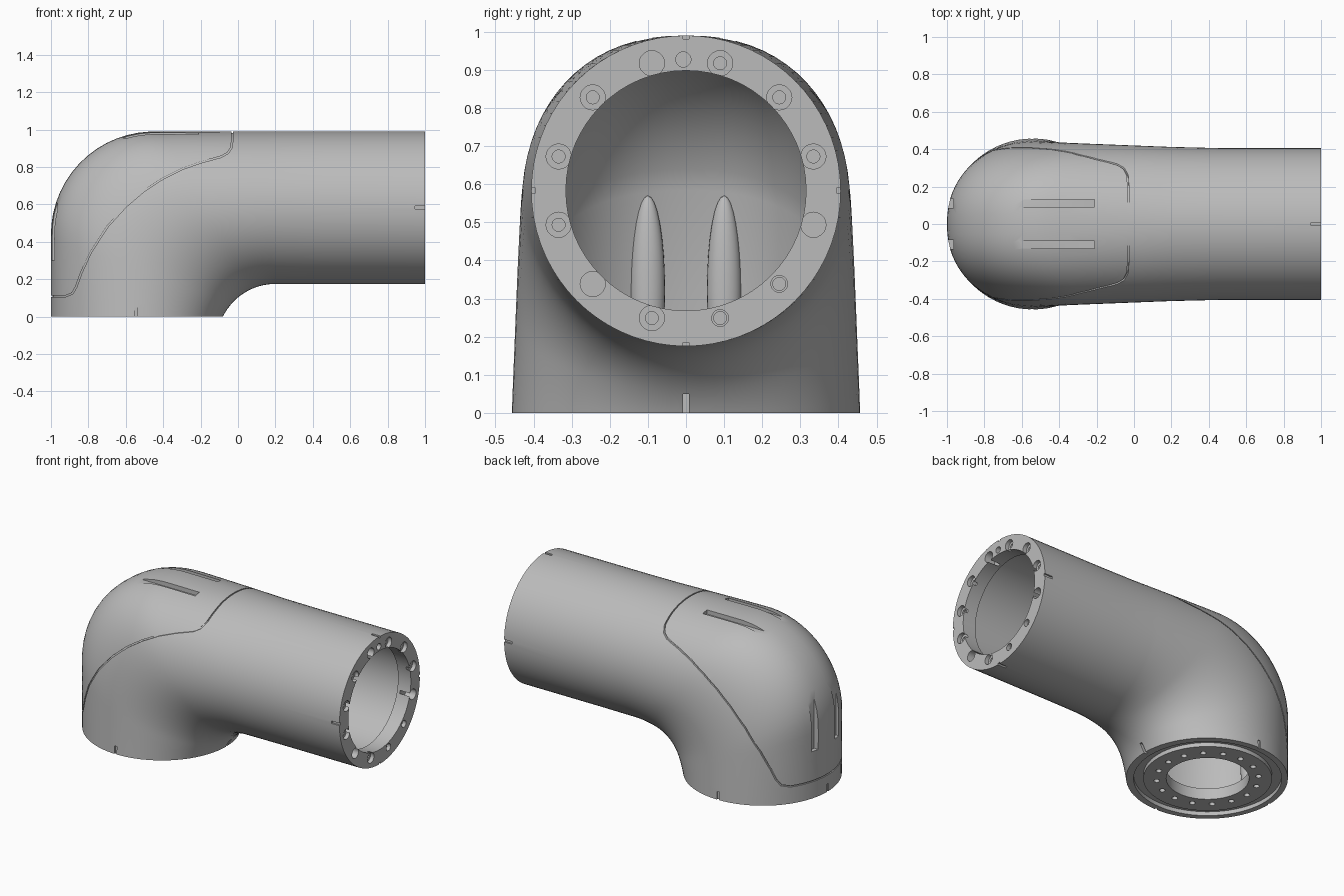
import bpy, bmesh, math
from mathutils import Vector, Matrix

if "Cube" in bpy.data.objects:
    bpy.data.objects.remove(bpy.data.objects["Cube"])

SEG = 72
AX_Z, BASE_X = 0.583, -0.545      # tube axis height, base centre

grey = bpy.data.materials.new("light_grey")
grey.diffuse_color = (0.5, 0.5, 0.5, 1)
grey.use_nodes = True
grey.node_tree.nodes["Principled BSDF"].inputs["Base Color"].default_value = grey.diffuse_color


def finish(bm, name):
    bmesh.ops.recalc_face_normals(bm, faces=bm.faces[:])
    me = bpy.data.meshes.new(name)
    bm.to_mesh(me)
    bm.free()
    ob = bpy.data.objects.new(name, me)
    bpy.context.collection.objects.link(ob)
    me.materials.append(grey)
    return ob


def cut(target, cutter):
    m = target.modifiers.new("cut", 'BOOLEAN')
    m.operation, m.solver, m.object = 'DIFFERENCE', 'EXACT', cutter
    bpy.context.view_layer.objects.active = target
    bpy.ops.object.modifier_apply(modifier=m.name)
    bpy.data.objects.remove(cutter)


def section(t):
    """Outer point, inner point and half width of the elbow at t in 0..1."""
    s = 1.954 * t
    if s < 0.44:
        o = (-1, s)
    elif s < 1.304:
        a = (s - 0.44) / 0.55
        o = (-0.45 - 0.55 * math.cos(a), 0.44 + 0.55 * math.sin(a))
    else:
        o = (-0.45 + s - 1.304, 0.99)
    a = math.radians(26 + 64 * t)
    i = (0.2 - 0.312 * math.cos(a), -0.137 + 0.312 * math.sin(a))
    return Vector(o), Vector(i), 0.457 - 0.045 * t, 1 - 0.15 * math.sin(math.pi * t)


def loft(sections, d, name):
    """Closed skin through the sections, shrunk by d."""
    bm = bmesh.new()
    rings = []
    for o, i, w, p in sections:
        c, u = (o + i) / 2, (o - i) / 2
        u = u * (1 - d / u.length)
        ring = []
        for k in range(SEG):
            a = 2 * math.pi * k / SEG
            cs, sn = math.cos(a), math.sin(a)
            if cs > 0:
                sn = math.copysign(abs(sn) ** p, sn)
            q = c + u * cs
            ring.append(bm.verts.new((q.x, (w - d) * sn, q.y)))
        rings.append(ring)
    for r, s in zip(rings, rings[1:]):
        for k in range(SEG):
            j = (k + 1) % SEG
            bm.faces.new((r[k], r[j], s[j], s[k]))
    bm.faces.new(rings[0])
    bm.faces.new(rings[-1])
    return finish(bm, name)


def straight(x, w):
    return Vector((x, 0.99)), Vector((x, 0.175)), w, 1


def cylinders(specs, axis, name):
    """specs: (centre, radius, length); all along one axis."""
    bm = bmesh.new()
    rot = Matrix.Rotation(math.pi / 2, 4, 'Y') if axis == 'X' else Matrix()
    for c, r, l in specs:
        bmesh.ops.create_cone(bm, cap_ends=True, segments=64 if r > 0.1 else 20,
                              radius1=r, radius2=r, depth=l,
                              matrix=Matrix.Translation(c) @ rot)
    return finish(bm, name)


def boxes(specs, name):
    bm = bmesh.new()
    for lo, hi in specs:
        lo, hi = Vector(lo), Vector(hi)
        bmesh.ops.create_cube(bm, size=1, matrix=Matrix.Translation((lo + hi) / 2)
                              @ Matrix.Diagonal((*(hi - lo), 1)))
    return finish(bm, name)


# outer shell of the elbow and tube
bend = [section(k / 32) for k in range(33)]
skin = bend + [straight(0.45, 0.406), straight(1, 0.406)]
body = loft(skin, 0, "elbow_pipe")

# hollow inside, leaving a flange at each end
floor = (Vector((-1, 0.07)), Vector((-0.04, 0.07)), 0.455, 1)
cut(body, loft([floor] + bend[10:] + [straight(0.45, 0.406), straight(0.91, 0.406)],
               0.05, "cavity"))

# seam groove around the cover: thin ribbon limited to the surface
pts = [(-1.05, .11), (-.92, .11), (-.885, .125), (-.865, .16), (-.84, .23), (-.79, .34),
       (-.7, .48), (-.6, .59), (-.5, .675), (-.4, .74), (-.3, .79), (-.2, .825),
       (-.09, .855), (-.055, .875), (-.035, .905), (-.03, .95), (-.03, 1.05)]
pts = [Vector(p) for p in pts]
bm = bmesh.new()
rows = []
for n, p in enumerate(pts):
    t = (pts[min(n + 1, len(pts) - 1)] - pts[max(n - 1, 0)]).normalized() * 0.004
    rows.append([bm.verts.new((p.x + s * -t.y, y, p.y + s * t.x))
                 for s, y in ((1, -.6), (1, .6), (-1, .6), (-1, -.6))])
for r, s in zip(rows, rows[1:]):
    for k in range(4):
        j = (k + 1) % 4
        bm.faces.new((r[k], r[j], s[j], s[k]))
bm.faces.new(rows[0])
bm.faces.new(rows[-1])
seam = finish(bm, "seam")
cut(seam, loft(skin, 0.008, "seam_core"))
cut(body, seam)

# end flange: bore, bolt holes with counterbores, pin hole
cut(body, cylinders([((0.95, 0, AX_Z), 0.315, 0.3)], 'X', "bore"))
ring = [(0.346 * math.sin(math.radians(15 + 30 * k)),
         AX_Z + 0.346 * math.cos(math.radians(15 + 30 * k))) for k in range(12)]
plain = (3, 7, 11)
cut(body, cylinders([((1, y, z), 0.022 if k in (4, 5) else 0.033,
                      0.14 if k in plain else 0.05)
                     for k, (y, z) in enumerate(ring)]
                    + [((1, -0.007, 0.927), 0.02, 0.08)], 'X', "counterbores"))
cut(body, cylinders([((0.97, y, z), 0.017, 0.09) for k, (y, z) in enumerate(ring)
                     if k not in plain], 'X', "bolt_holes"))

# base flange: seal groove, centre opening, bolt holes
seal = cylinders([((BASE_X, 0, 0), 0.42, 0.05)], 'Z', "seal_groove")
cut(seal, cylinders([((BASE_X, 0, 0), 0.365, 0.2)], 'Z', "seal_core"))
cut(body, seal)
base_holes = [((BASE_X + 0.29 * math.cos(k * math.pi / 8),
                0.29 * math.sin(k * math.pi / 8), 0), 0.017, 0.08) for k in range(16)]
cut(body, cylinders([((BASE_X, 0, 0), 0.235, 0.3)] + base_holes, 'Z', "base_holes"))

# slots in the cover, on top and on the back, and alignment notches
slots = []
for y in (-0.11, 0.11):
    slots += [((-0.66, y - 0.02, 0.956), (-0.21, y + 0.02, 1.1)),
              ((-1.1, y - 0.025, 0.3), (-0.964, y + 0.025, 0.64))]
for s in (-1, 1):
    w = 0.008
    ys = sorted((s * 0.396, s * 0.5))
    slots.append(((0.945, ys[0], AX_Z - w), (1.1, ys[1], AX_Z + w)))
    zs = sorted((AX_Z + s * 0.398, AX_Z + s * 0.5))
    slots.append(((0.945, -w, zs[0]), (1.1, w, zs[1])))
    ys = sorted((s * 0.447, s * 0.55))
    slots.append(((BASE_X - w, ys[0], -0.1), (BASE_X + w, ys[1], 0.05)))
    xs = sorted((BASE_X + s * 0.447, BASE_X + s * 0.55))
    slots.append(((xs[0], -w, -0.1), (xs[1], w, 0.05)))
cut(body, boxes(slots, "slots"))

# ribs on the inside of the back wall
bm = bmesh.new()
for y in (-0.1, 0.1):
    bmesh.ops.create_uvsphere(bm, u_segments=24, v_segments=16, radius=1,
                              matrix=Matrix.Translation((-0.92, y, 0.32))
                              @ Matrix.Diagonal((0.034, 0.045, 0.25, 1)))
ribs = finish(bm, "inner_ribs")

for ob in (body, ribs):
    bpy.ops.object.select_all(action='DESELECT')
    ob.select_set(True)
    bpy.context.view_layer.objects.active = ob
    bpy.ops.object.shade_smooth_by_angle(angle=math.radians(30))
